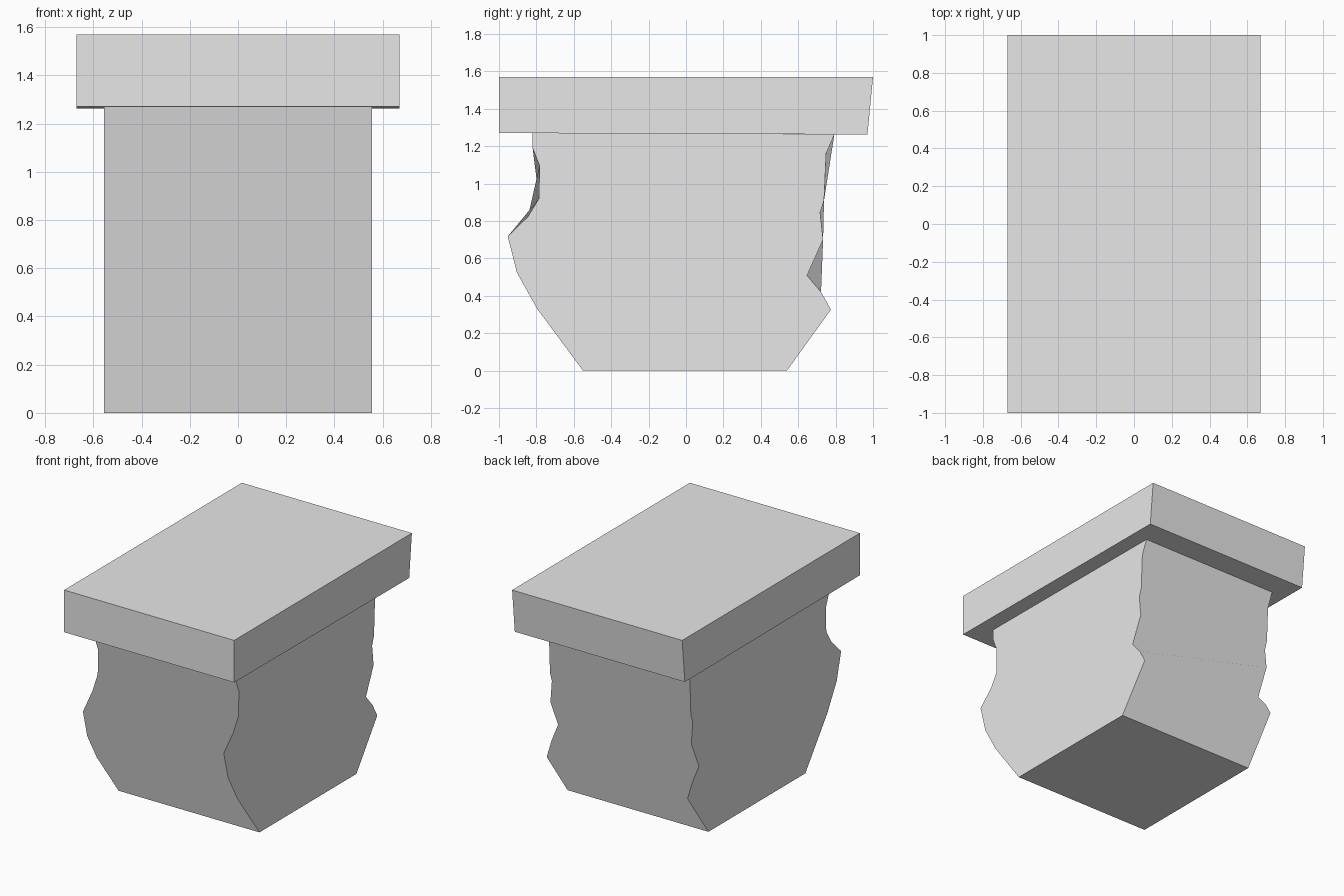
import bpy
import bmesh

cube = bpy.data.objects.get("Cube")
if cube:
    bpy.data.objects.remove(cube, do_unlink=True)

stone = bpy.data.materials.new("stone_grey")
stone.use_nodes = True
grey = (0.8, 0.8, 0.8, 1)
stone.diffuse_color = grey
stone.node_tree.nodes["Principled BSDF"].inputs["Base Color"].default_value = grey


def block(name, half_width, front, back):
    """Box whose front and back outlines are (y, z) points listed from top to bottom."""
    bm = bmesh.new()

    def edge(points, x):
        return [bm.verts.new((x, y, z)) for y, z in points]

    fl, fr = edge(front, -half_width), edge(front, half_width)
    bl, br = edge(back, -half_width), edge(back, half_width)
    # Each wall is one polygon that follows the carved corners
    bm.faces.new(fl + fr[::-1])
    bm.faces.new(br + bl[::-1])
    bm.faces.new(fr + br[::-1])
    bm.faces.new(bl + fl[::-1])
    bm.faces.new((fl[0], fr[0], br[0], bl[0]))
    bm.faces.new((fl[-1], bl[-1], br[-1], fr[-1]))
    mesh = bpy.data.meshes.new(name)
    bm.to_mesh(mesh)
    bm.free()
    mesh.materials.append(stone)
    obj = bpy.data.objects.new(name, mesh)
    bpy.context.collection.objects.link(obj)
    return obj


# Flat slab with a slightly slanted back end
block("top_slab", 0.67,
      [(-1, 1.57), (-1, 1.27)],
      [(1, 1.57), (0.97, 1.262)])

# Carved body with an uneven front and back
block("carved_body", 0.555,
      [(-0.82, 1.27), (-0.82, 1.19), (-0.783, 1.095), (-0.786, 0.92), (-0.845, 0.823),
       (-0.953, 0.717), (-0.904, 0.524), (-0.797, 0.332), (-0.551, 0)],
      [(0.793, 1.262), (0.749, 1.16), (0.738, 0.91), (0.717, 0.845), (0.733, 0.70),
       (0.647, 0.508), (0.722, 0.42), (0.775, 0.326), (0.54, 0)])
